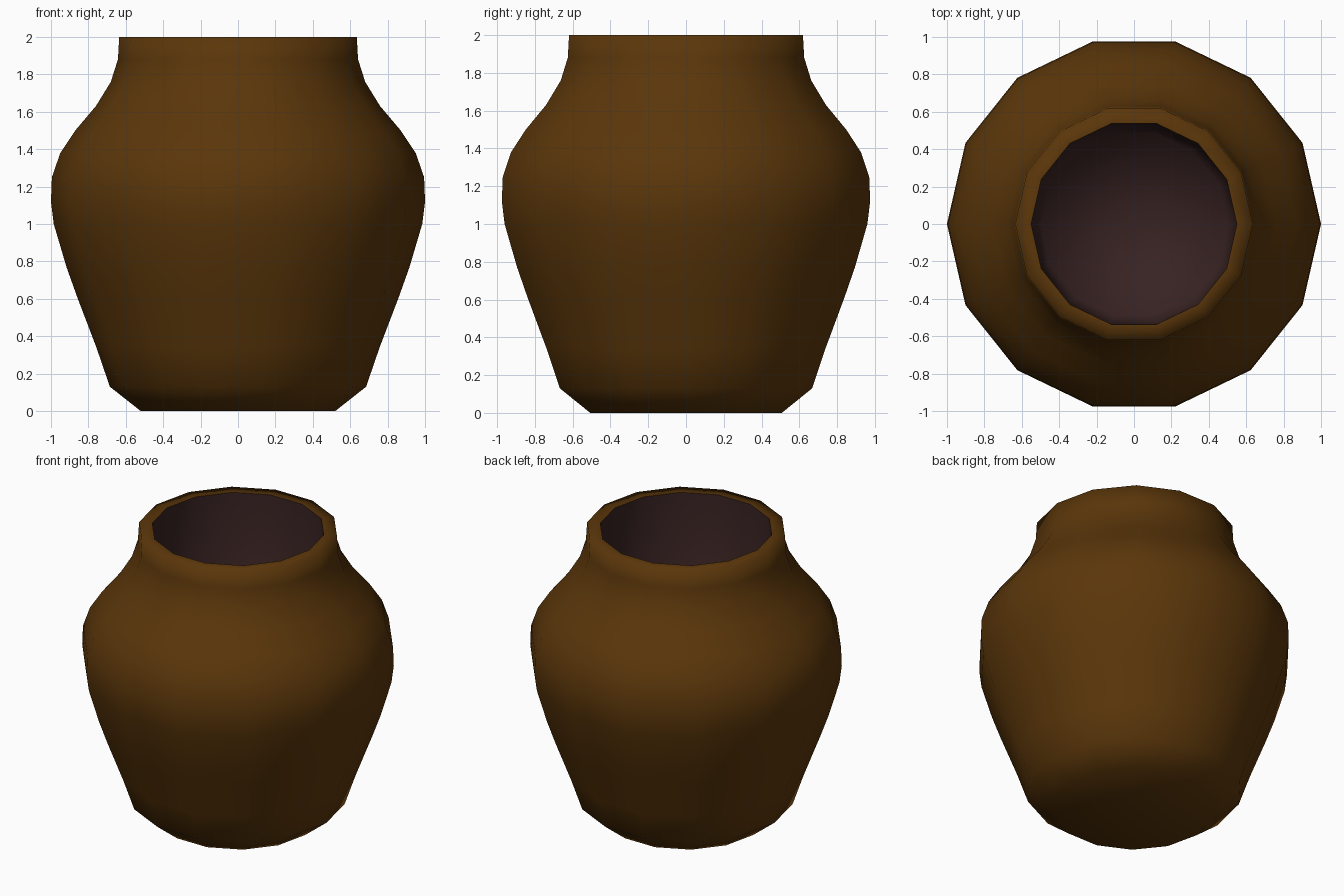
import bpy
import bmesh
from math import cos, sin, tau

SIDES = 14

cube = bpy.data.objects.get("Cube")
if cube:
    bpy.data.objects.remove(cube, do_unlink=True)


def make_material(name, color):
    mat = bpy.data.materials.new(name)
    mat.use_nodes = True
    mat.diffuse_color = (*color, 1)
    mat.node_tree.nodes["Principled BSDF"].inputs["Base Color"].default_value = (*color, 1)
    return mat


def lathe(name, profile, mat):
    """Turn a (radius, height) profile round z; radius 0 makes a pole."""
    bm = bmesh.new()
    rings = []
    for r, z in profile:
        if r == 0:
            rings.append([bm.verts.new((0, 0, z))] * SIDES)
        else:
            angles = [tau * i / SIDES for i in range(SIDES)]
            rings.append([bm.verts.new((r * cos(a), r * sin(a), z)) for a in angles])
    for low, high in zip(rings, rings[1:]):
        for i in range(SIDES):
            j = (i + 1) % SIDES
            corners = [low[i], low[j], high[j], high[i]]
            face = bm.faces.new(list(dict.fromkeys(corners)))
            face.smooth = True
    mesh = bpy.data.meshes.new(name)
    bm.to_mesh(mesh)
    bm.free()
    mesh.materials.append(mat)
    obj = bpy.data.objects.new(name, mesh)
    bpy.context.collection.objects.link(obj)


clay = make_material("brown clay", (0.103, 0.037, 0.003))
dark = make_material("dark plum interior", (0.039, 0.016, 0.016))

# Wall silhouette from foot to mouth
wall = [(0.52, 0), (0.685, 0.13), (0.757, 0.34), (0.86, 0.61), (0.917, 0.77),
        (0.985, 1.0), (1.0, 1.12), (0.995, 1.25), (0.95, 1.38), (0.87, 1.5),
        (0.76, 1.63), (0.68, 1.76), (0.642, 1.88), (0.635, 2.0)]

# Outer body with closed base and flat rim
lathe("pot_body", [(0, 0)] + wall + [(0.55, 2.0)], clay)

# Inner well drops almost straight from the rim to the floor
lathe("pot_lining", [(0.55, 2.0), (0.5, 0.01), (0, 0.01)], dark)
